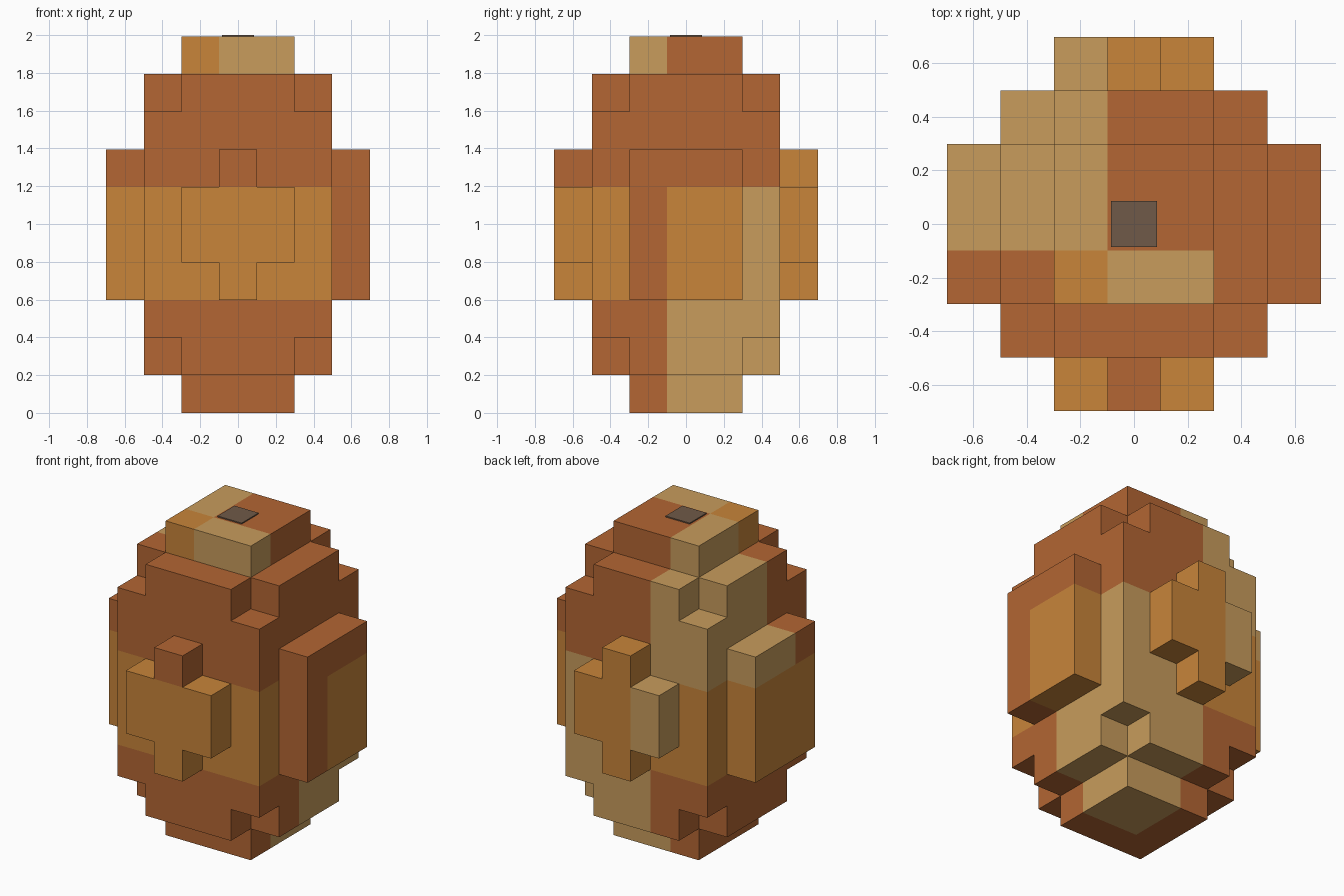
import bpy, bmesh
from mathutils import Vector
from itertools import product

if "Cube" in bpy.data.objects:
    bpy.data.objects.remove(bpy.data.objects["Cube"])

S = 0.1993          # block size
H = 10              # blocks high


def material(name, rgb):
    lin = [((c / 255 + 0.055) / 1.055) ** 2.4 for c in rgb]
    m = bpy.data.materials.new(name)
    m.diffuse_color = (*lin, 1)
    m.use_nodes = True
    m.node_tree.nodes["Principled BSDF"].inputs["Base Color"].default_value = m.diffuse_color
    return m


BROWN, ORANGE, TAN = 0, 1, 2
SHELL = [material("rust brown", (179, 102, 51)),
         material("amber orange", (200, 133, 58)),
         material("pale tan", (200, 156, 92))]
GREY = material("dark grey brown", (112, 90, 72))

# Cells are (i, j, k): i and j run -3..3 about the centre, k runs 0..9 upward.
# Stepped egg core: radius per layer, with clipped corners near both ends
core = set()
for k, r in enumerate([1, 2, 2, 2, 2, 2, 2, 2, 2, 1]):
    for i, j in product(range(-r, r + 1), repeat=2):
        if not (k in (1, 8) and abs(i) == abs(j) == 2):
            core.add((i, j, k))

# Raised side panels and front / back crosses
panel = set(product(range(-1, 2), range(3, 7)))
cross = {(a, k) for a, k in panel if a == 0 or k in (4, 5)}
parts = {
    "egg_body": core,
    "left_panel": {(-3, a, k) for a, k in panel},
    "right_panel": {(3, a, k) for a, k in panel},
    "front_cross": {(a, -3, k) for a, k in cross},
    "back_cross": {(a, 3, k) for a, k in cross},
}
solid = set().union(*parts.values())


def patch_colour(i, j, k):
    """Camouflage patches: height bands split into quarters."""
    left, front = i < 0, j < 0
    if j == 3:                                   # back cross
        return TAN if left else ORANGE
    if i == 3:                                   # right panel
        return BROWN if front or k >= 6 else ORANGE
    if k == 9:                                   # crown
        if left == front:
            return ORANGE if left else BROWN
        return TAN
    if k >= 6:                                   # upper band
        return TAN if left and not front else BROWN
    base = ORANGE if k >= 3 else BROWN           # middle and lower bands
    return base if left or front else TAN


def add_object(name, bm, mats):
    me = bpy.data.meshes.new(name)
    bm.to_mesh(me)
    bm.free()
    for m in mats:
        me.materials.append(m)
    ob = bpy.data.objects.new(name, me)
    bpy.context.collection.objects.link(ob)


def build_blocks(name, cells):
    """Outer block faces only, each coloured by the patch rule."""
    bm = bmesh.new()
    for cell in sorted(cells):
        centre = Vector((cell[0], cell[1], cell[2] + 0.5))
        for axis, sign in product(range(3), (-1, 1)):
            n = Vector((0, 0, 0))
            n[axis] = sign
            if tuple(int(c + d) for c, d in zip(cell, n)) in solid:
                continue
            u = Vector((0, 0, 0))
            u[(axis + 1) % 3] = 1
            v = n.cross(u)
            quad = [(centre + (n + a * u + b * v) / 2) * S
                    for a, b in ((-1, -1), (1, -1), (1, 1), (-1, 1))]
            face = bm.faces.new([bm.verts.new(p) for p in quad])
            face.material_index = patch_colour(*cell)
    bmesh.ops.remove_doubles(bm, verts=bm.verts, dist=0.001)
    add_object(name, bm, SHELL)


for part_name, part_cells in parts.items():
    build_blocks(part_name, part_cells)

# Thin dark square plate on the crown
bm = bmesh.new()
bmesh.ops.create_cube(bm, size=1)
top = H * S
bmesh.ops.scale(bm, vec=(0.17, 0.17, 2.0 - top), verts=bm.verts)
bmesh.ops.translate(bm, vec=(0, 0, (2.0 + top) / 2), verts=bm.verts)
add_object("top_plate", bm, [GREY])
